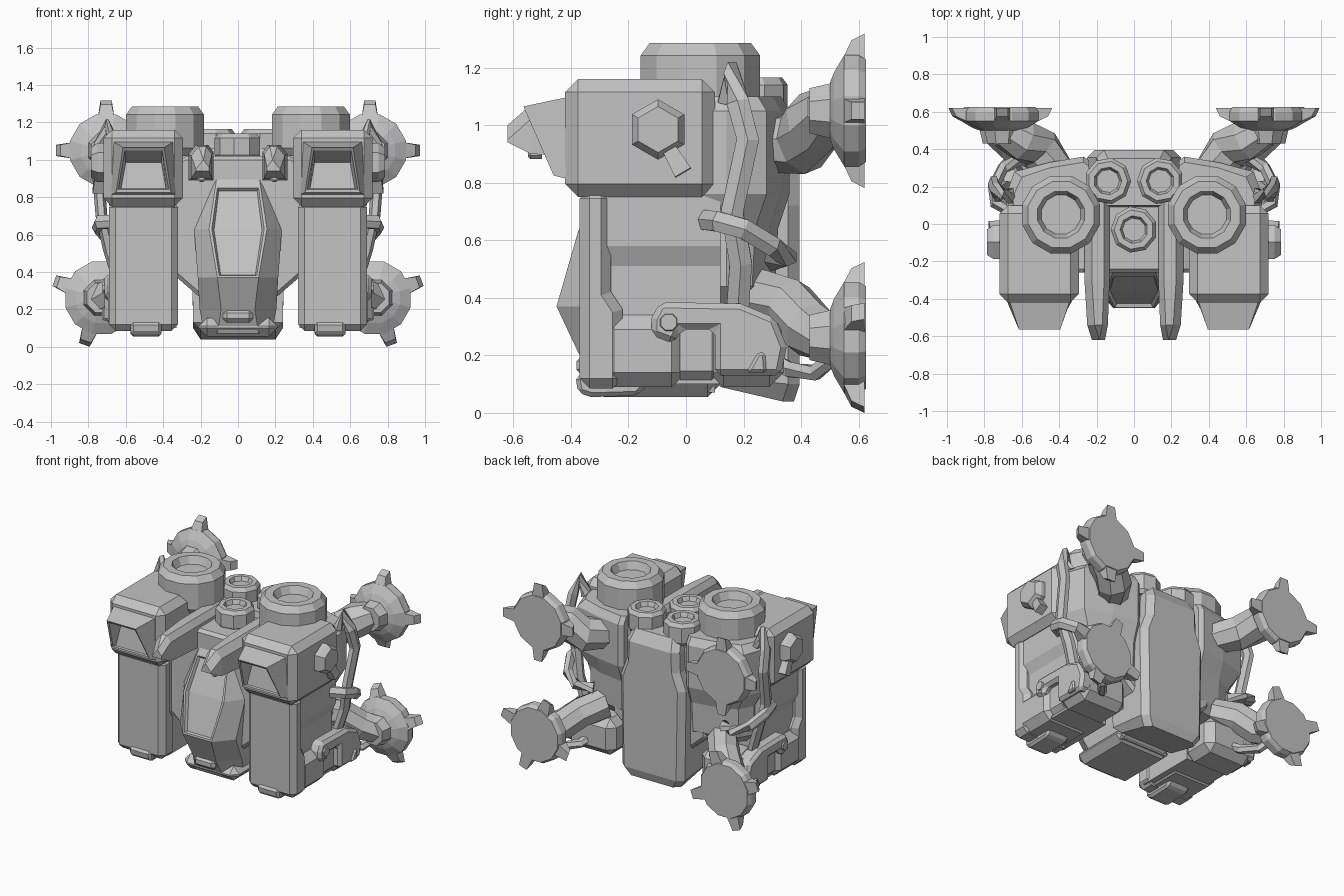
import bpy, bmesh, math
from mathutils import Vector, Matrix

if "Cube" in bpy.data.objects:
    bpy.data.objects.remove(bpy.data.objects["Cube"], do_unlink=True)

GREY = bpy.data.materials.new("plain_grey")
GREY.use_nodes = True
tone = (0.55, 0.55, 0.55, 1)
GREY.diffuse_color = tone
GREY.node_tree.nodes["Principled BSDF"].inputs["Base Color"].default_value = tone


def finish(name, bm, bevel=0, mirror=True):
    bmesh.ops.recalc_face_normals(bm, faces=bm.faces)
    mesh = bpy.data.meshes.new(name)
    bm.to_mesh(mesh)
    bm.free()
    mesh.materials.append(GREY)
    obj = bpy.data.objects.new(name, mesh)
    bpy.context.collection.objects.link(obj)
    if bevel:
        mod = obj.modifiers.new("chamfer", 'BEVEL')
        mod.width, mod.segments = bevel, 1
        mod.limit_method, mod.angle_limit = 'ANGLE', math.radians(35)
    if mirror:
        obj.modifiers.new("mirror", 'MIRROR').use_axis[0] = True
    return obj


def loft(rings):
    """Skin a row of rings that have equal point counts, and cap both ends."""
    bm = bmesh.new()
    rows = [[bm.verts.new(p) for p in ring] for ring in rings]
    count = len(rows[0])
    for a, b in zip(rows, rows[1:]):
        for i in range(count):
            j = (i + 1) % count
            bm.faces.new((a[i], a[j], b[j], b[i]))
    bm.faces.new(rows[0][::-1])
    bm.faces.new(rows[-1])
    return bm


def prism(name, axis, lo, hi, outline, bevel=0, mirror=True):
    """Push an outline along an axis; the outline uses the other two axes in order."""
    def place(p, d):
        q = list(p)
        q.insert("xyz".index(axis), d)
        return q
    return finish(name, loft([[place(p, d) for p in outline] for d in (lo, hi)]), bevel, mirror)


def box(name, x, y, z, bevel=0, mirror=True):
    return prism(name, 'z', *z, [(x[0], y[0]), (x[1], y[0]), (x[1], y[1]), (x[0], y[1])], bevel, mirror)


def lathe(name, centre, axis, profile, sides, mirror=True, turn=0.5):
    """Turn (radius, height) pairs around an axis."""
    rot = Vector((0, 0, 1)).rotation_difference(Vector(axis)).to_matrix()
    rings = []
    for r, h in profile:
        angles = [math.tau * (i + turn) / sides for i in range(sides)]
        rings.append([Vector(centre) + rot @ Vector((r * math.cos(a), r * math.sin(a), h)) for a in angles])
    return finish(name, loft(rings), 0, mirror)


def tube(name, path, radii, sides=6, flat=1):
    """Sweep a faceted pipe along a path; flat squeezes it sideways into a strap."""
    pts = [Vector(p) for p in path]
    rings = []
    for i, p in enumerate(pts):
        along = (pts[min(i + 1, len(pts) - 1)] - pts[max(i - 1, 0)]).normalized()
        u = along.cross(Vector((1, 0, 0))).normalized()
        v = along.cross(u)
        r = radii[i] if isinstance(radii, (list, tuple)) else radii
        angles = [math.tau * (k + 0.5) / sides for k in range(sides)]
        rings.append([p + r * (math.cos(a) * u + flat * math.sin(a) * v) for a in angles])
    return finish(name, loft(rings))


# Outer towers: upper housing, lower column, ribbed base and foot
box("upper_housing", (0.295, 0.72), (-0.42, 0.1), (0.75, 1.16), 0.045)
prism("column_front", 'x', 0.32, 0.69,
      [(-0.37, 0.085), (-0.22, 0.085), (-0.22, 0.36), (-0.26, 0.42), (-0.26, 0.78), (-0.37, 0.78)], 0.035)
prism("column_core", 'y', -0.3, 0.12,
      [(0.33, 0.1), (0.64, 0.1), (0.64, 0.51), (0.67, 0.58), (0.67, 0.78), (0.33, 0.78)])
for label, start, end in (("front", -0.3, 0.0), ("rear", 0.08, 0.34)):
    box(label + "_base", (0.33, 0.695), (start, end), (0.09, 0.34), 0.05)
box("base_bridge", (0.35, 0.67), (-0.05, 0.12), (0.115, 0.33), 0.03)
prism("foot", 'x', 0.41, 0.575,
      [(-0.385, 0.13), (-0.375, 0.07), (-0.33, 0.055), (-0.17, 0.06), (-0.13, 0.1), (-0.13, 0.15)], 0.015)
prism("base_side_plate", 'x', 0.6, 0.715,
      [(-0.12, 0.33), (-0.09, 0.385), (0.19, 0.38), (0.31, 0.33), (0.35, 0.23), (0.33, 0.13),
       (0.1, 0.13), (0.1, 0.29), (-0.02, 0.29), (-0.04, 0.24), (-0.12, 0.27)], 0.02)
lathe("plate_bolt", (0.7, -0.06, 0.315), (1, 0, 0), [(0.035, 0), (0.03, 0.025)], 8)
prism("plate_wedge", 'x', 0.69, 0.728, [(0.21, 0.14), (0.28, 0.14), (0.275, 0.21), (0.25, 0.21)], 0.01)

# Hooded front lamps that open down and forward onto a sunken lens
# Each row: lower half width, y, z, then upper half width, y, z
hood = [(0.18, -0.4, 0.81, 0.165, -0.4, 1.1), (0.147, -0.46, 0.825, 0.11, -0.565, 1.065),
        (0.135, -0.46, 0.84, 0.1, -0.555, 1.05), (0.12, -0.45, 0.845, 0.095, -0.43, 0.985)]
mid = 0.505
finish("front_lamp", loft([[(mid - a, b, c), (mid + a, b, c), (mid + d, e, f), (mid - d, e, f)]
                           for a, b, c, d, e, f in hood]))

# Side knobs with a short lever
lathe("side_knob", (0.7, -0.097, 0.985), (1, 0, 0), [(0.105, 0), (0.105, 0.05), (0.08, 0.085)], 6, turn=0)
tube("knob_lever", [(0.74, -0.06, 0.92), (0.745, -0.01, 0.835)], [0.035, 0.045], 4)

# Round vents on top
def vent(name, centre, radius, low, high, sides, mirror=True):
    drop = radius * 0.2
    lathe(name, (*centre, 0), (0, 0, 1),
          [(radius * 0.85, low), (radius, low + drop), (radius, high - drop), (radius * 0.85, high),
           (radius * 0.6, high), (radius * 0.5, high - 1.2 * drop)], sides, mirror)

vent("large_vent", (0.39, 0.05), 0.215, 1.02, 1.285, 12)
vent("small_rear_vent", (0.14, 0.23), 0.125, 1.01, 1.165, 9)
vent("small_front_vent", (0, -0.03), 0.125, 1.0, 1.14, 9, False)

# Twin forward arms between the towers, tapering to the nose
# Each row: y, inner x, outer x, low z, high z
beam = [(0.18, 0.13, 0.265, 0.89, 1.08), (-0.3, 0.13, 0.265, 0.89, 1.08),
        (-0.54, 0.14, 0.25, 0.9, 1.07), (-0.62, 0.155, 0.225, 0.94, 1.0)]
finish("gun_beam", loft([[(a, y, lo), (b, y, lo), (b, y, hi - 0.05), (b - 0.04, y, hi),
                          (a + 0.03, y, hi), (a, y, hi - 0.04)] for y, a, b, lo, hi in beam]))
lathe("gun_tip", (0.195, -0.5, 0.905), (0, -1, 0), [(0.025, 0), (0.025, 0.04), (0.015, 0.05)], 8)

# Central cabin with a sunken canopy
levels = [(0.07, 0.18, 0.11, -0.31), (0.2, 0.205, 0.09, -0.37), (0.37, 0.215, 0.11, -0.45),
          (0.63, 0.235, 0.155, -0.375), (0.86, 0.2, 0.12, -0.28), (1.0, 0.16, 0.1, -0.2)]
bm = loft([[(-w, 0.1, z), (-w, f + 0.12, z), (-n, f, z), (n, f, z), (w, f + 0.12, z), (w, 0.1, z)]
           for z, w, n, f in levels])
bmesh.ops.recalc_face_normals(bm, faces=bm.faces)
bm.normal_update()
canopy = [f for f in bm.faces if f.normal.y < -0.8 and abs(f.calc_center_median().x) < 0.01
          and 0.37 < f.calc_center_median().z < 0.86]
bmesh.ops.inset_region(bm, faces=canopy, thickness=0.015)
bmesh.ops.inset_region(bm, faces=canopy, thickness=0.012, depth=-0.02)
finish("cabin", bm, 0, False)
box("cabin_skirt", (-0.21, 0.21), (-0.33, 0.12), (0.055, 0.155), 0.045, False)
box("cabin_lip", (-0.08, 0.08), (-0.38, -0.3), (0.13, 0.2), 0.02, False)

# Torso and rear shoulder wings
prism("torso", 'y', -0.26, 0.3,
      [(-0.2, 0.26), (0.2, 0.26), (0.36, 0.4), (0.36, 0.95), (0.29, 1.02),
       (-0.29, 1.02), (-0.36, 0.95), (-0.36, 0.4)], 0.02, False)
# Each row: z, outer x, rear y
wing = [(0.38, 0.56, 0.27), (0.44, 0.62, 0.31), (0.64, 0.62, 0.32), (0.76, 0.69, 0.36),
        (1.05, 0.69, 0.36), (1.1, 0.65, 0.33)]
finish("shoulder_wing", loft([[(0.24, 0, z), (w - 0.03, 0, z), (w, 0.14, z), (w - 0.05, r - 0.08, z),
                               (0.45, r - 0.03, z), (0.27, r, z), (0.24, r - 0.02, z)] for z, w, r in wing]))

# Tall back block with a sloping underside
# Each row: front z, rear z, half width, front y, rear y
back = [(0.09, 0.04, 0.2, 0.12, 0.375), (0.13, 0.1, 0.24, 0.08, 0.395), (0.72, 0.72, 0.25, 0.08, 0.395),
        (0.84, 0.84, 0.205, 0.08, 0.395), (0.98, 0.98, 0.2, 0.08, 0.395), (1.06, 1.06, 0.18, 0.1, 0.35)]
finish("back_block", loft([[(-w, a, lo), (w, a, lo), (w, b - 0.04, hi), (w - 0.04, b, hi),
                            (0.04 - w, b, hi), (-w, b - 0.04, hi)] for lo, hi, w, a, b in back]), 0, False)

# Four rear pads, each with four claws and a jointed strut
def pad(label, x, z, tilt, strut, radii):
    lathe(label + "_pad", (x, 0, z), (0, 1, 0),
          [(0.1, 0.5), (0.14, 0.515), (0.2, 0.55), (0.2, 0.6), (0.185, 0.625)], 12)
    bm = bmesh.new()
    for k in range(4):
        made = bmesh.ops.create_cube(bm, size=1)["verts"]
        for v in made:
            tip = v.co.x > 0
            outer = v.co.y > 0
            reach = (0.268 if outer else 0.245) if tip else 0.17
            depth = 0.62 if outer else (0.575 if tip else 0.54)
            v.co = Vector((reach, depth, v.co.z * (0.06 if tip else 0.09)))
        spin = Matrix.Rotation(math.radians(tilt + 90 * k), 3, 'Y')
        bmesh.ops.rotate(bm, verts=made, cent=(0, 0, 0), matrix=spin)
        bmesh.ops.translate(bm, verts=made, vec=(x, 0, z))
    finish(label + "_claws", bm)
    tube(label + "_strut", strut, radii, 8)
    tube(label + "_joint", [(x, 0.43, z), (x, 0.53, z)], [0.085, 0.11], 8)

pad("upper", 0.705, 1.05, 0, [(0.4, 0.26, 0.93), (0.5, 0.4, 0.94), (0.6, 0.45, 1.01), (0.705, 0.5, 1.05)],
    [0.1, 0.115, 0.115, 0.09])
pad("lower", 0.73, 0.262, -20, [(0.45, 0.24, 0.41), (0.55, 0.36, 0.37), (0.64, 0.43, 0.29), (0.73, 0.5, 0.262)],
    [0.1, 0.1, 0.1, 0.09])

# Straps and hoses wrapping the sides
tube("side_hose", [(0.66, 0.15, 1.08), (0.7, 0.16, 1.18), (0.74, 0.18, 1.08), (0.75, 0.215, 0.95),
                   (0.73, 0.16, 0.7), (0.69, 0.19, 0.52), (0.64, 0.18, 0.36)], 0.045, flat=0.7)
tube("side_strap", [(0.66, 0.07, 0.67), (0.74, 0.11, 0.665), (0.75, 0.2, 0.64), (0.7, 0.3, 0.58),
                    (0.6, 0.35, 0.54), (0.5, 0.3, 0.53)], 0.04, flat=0.8)
tube("lower_hose", [(0.5, 0.27, 0.2), (0.56, 0.36, 0.15), (0.64, 0.45, 0.14), (0.7, 0.52, 0.2)], 0.03)
